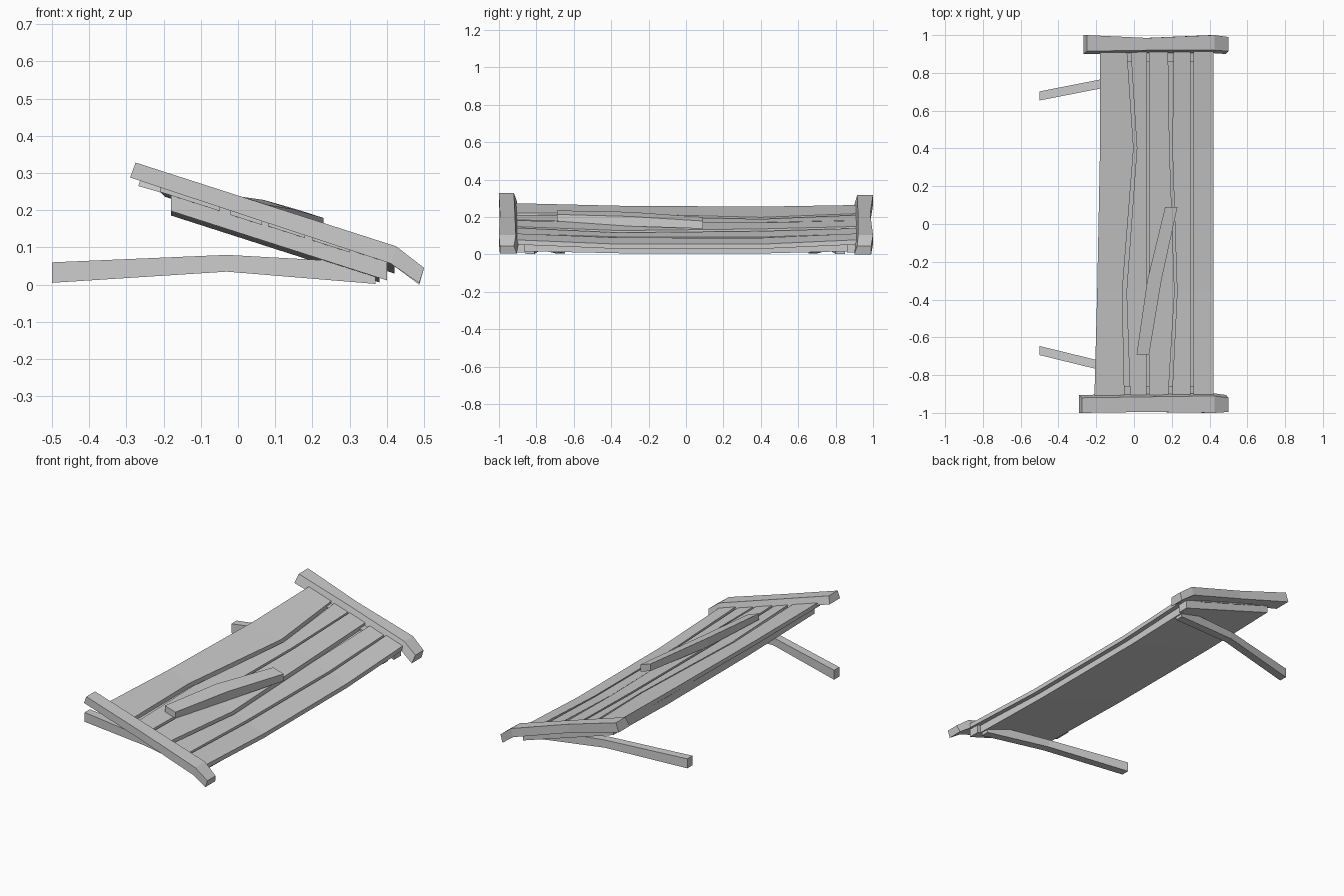
import bpy, bmesh


def slope(x):
    """Height of the tilted reference plane."""
    return 0.24 - 0.321 * x


def loft(name, sections):
    """Solid with four-cornered cross-sections joined in order."""
    bm = bmesh.new()
    rings = [[bm.verts.new(p) for p in s] for s in sections]
    for a, b in zip(rings, rings[1:]):
        for i in range(4):
            j = (i + 1) % 4
            bm.faces.new((a[i], a[j], b[j], b[i]))
    bm.faces.new(rings[0])
    bm.faces.new(rings[-1])
    bmesh.ops.recalc_face_normals(bm, faces=bm.faces)
    me = bpy.data.meshes.new(name)
    bm.to_mesh(me)
    bm.free()
    ob = bpy.data.objects.new(name, me)
    bpy.context.collection.objects.link(ob)
    return ob


def slab(name, stations):
    """Board along y: each station is y, x left, x right, top offset, bottom offset."""
    return loft(name, [[(l, y, slope(l) + t), (r, y, slope(r) + t),
                        (r, y, slope(r) + b), (l, y, slope(l) + b)]
                       for y, l, r, t, b in stations])


def beam(name, side, stations):
    """End beam: top x,z / bottom x,z / outer y / inner y; wider at its foot."""
    return loft(name, [[(tx, side * o, tz), (tx, side * i, tz),
                        (bx, side * (i - 0.015), bz), (bx, side * o, bz)]
                       for tx, tz, bx, bz, o, i in stations])


# Capping beams across both ends, with a bent lower tip
beam("front_end_beam", -1, [
    (-0.275, 0.328, -0.29, 0.288, 1.0, 0.92),
    (0.07, 0.217, 0.06, 0.172, 0.995, 0.915),
    (0.425, 0.103, 0.41, 0.057, 1.0, 0.91),
    (0.5, 0.045, 0.487, 0.004, 0.995, 0.92)])
beam("back_end_beam", 1, [
    (-0.25, 0.317, -0.268, 0.265, 1.0, 0.915),
    (0.07, 0.217, 0.06, 0.17, 0.985, 0.92),
    (0.425, 0.103, 0.41, 0.057, 1.0, 0.92),
    (0.5, 0.045, 0.487, 0.0, 0.99, 0.915)])

# Sagging backing panel
slab("backing_panel", [
    (-0.9, -0.18, 0.38, -0.055, -0.1),
    (-0.33, -0.18, 0.38, -0.068, -0.112),
    (0.43, -0.18, 0.38, -0.068, -0.112),
    (0.9, -0.18, 0.38, -0.055, -0.1)])

# Uneven planks: left and right edge at each station along y
Y = (-0.93, -0.36, 0.4, 0.93)
planks = [
    ((-0.21, -0.195, -0.18, -0.18), (-0.05, -0.062, -0.002, -0.038), -0.033, -0.042),
    ((-0.02, -0.04, 0.015, -0.018), (0.065, 0.065, 0.07, 0.07), -0.034, -0.046),
    ((0.08, 0.08, 0.083, 0.08), (0.18, 0.215, 0.188, 0.18), -0.032, -0.043),
    ((0.2, 0.228, 0.203, 0.21), (0.3, 0.298, 0.302, 0.3), -0.032, -0.05),
    ((0.315, 0.312, 0.315, 0.315), (0.42, 0.42, 0.42, 0.42), -0.026, -0.05),
]
for n, (left, right, end, mid) in enumerate(planks, 1):
    tops = (end, mid, mid, end)
    slab(f"plank_{n}", [(y, l, r, t, t - 0.025)
                        for y, l, r, t in zip(Y, left, right, tops)])

# Loose crosswise board lying on the planks
slab("loose_board", [
    (-0.69, 0.014, 0.08, 0.0, -0.036),
    (-0.3, 0.07, 0.145, 0.01, -0.042),
    (0.09, 0.165, 0.23, 0.013, -0.028)])

# Crossbars under the plank ends, and splayed bent ground legs
for label, side, y0, y1, y2 in (("front", -1, 0.67, 0.785, 0.835),
                                ("back", 1, 0.678, 0.77, 0.825)):
    loft(f"{label}_crossbar", [
        [(x, side * y, slope(x) + o) for y, o in
         ((0.86, -0.046), (0.925, -0.046), (0.925, -0.1), (0.86, -0.1))]
        for x in (-0.18, 0.4)])
    loft(f"{label}_leg", [
        [(x, side * (y - 0.024), b), (x, side * (y + 0.024), b),
         (x, side * (y + 0.024), t), (x, side * (y - 0.024), t)]
        for x, y, b, t in ((-0.5, y0, 0.005, 0.06),
                           (-0.03, y1, 0.035, 0.08),
                           (0.37, y2, 0.002, 0.058))])
